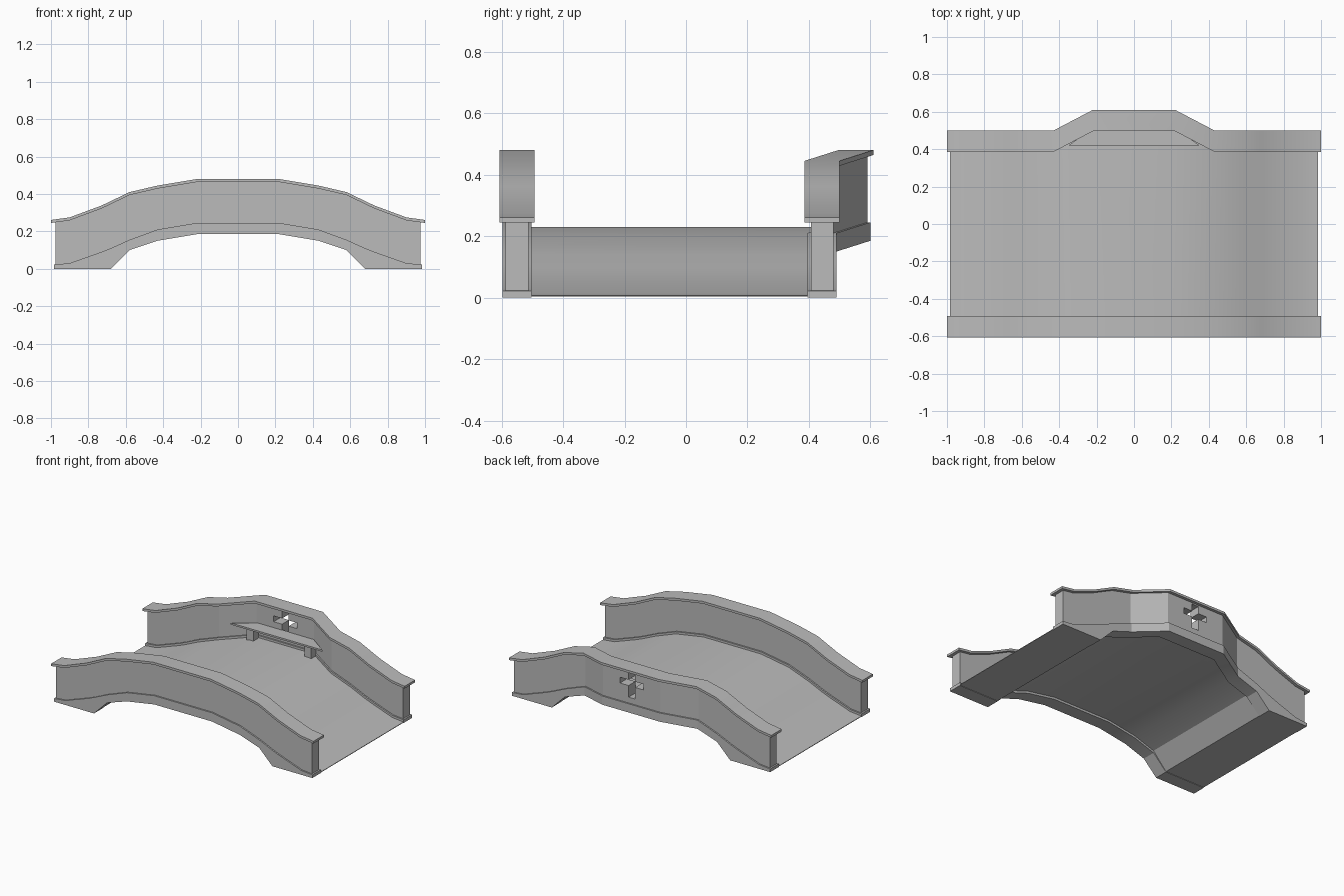
import bpy
import math

cube = bpy.data.objects.get("Cube")
if cube:
    bpy.data.objects.remove(cube, do_unlink=True)

stone = bpy.data.materials.new("grey_stone")
stone.use_nodes = True
GREY = (0.5, 0.5, 0.5, 1)
stone.diffuse_color = GREY
stone.node_tree.nodes["Principled BSDF"].inputs["Base Color"].default_value = GREY

# Half-span stations: x, underside, ledge height, coping top
HALF = [
    (0.22, 0.185, 0.245, 0.48),
    (0.43, 0.15, 0.21, 0.445),
    (0.58, 0.10, 0.155, 0.41),
    (0.68, 0.0, 0.11, 0.362),
    (0.73, 0.0, 0.09, 0.338),
    (0.90, 0.0, 0.03, 0.275),
    (0.985, 0.0, 0.022, 0.261),
]
STATIONS = [(-x, b, l, c) for x, b, l, c in reversed(HALF)] + HALF
BULGE = 0.11


def bulge(x):
    """Outward step of the rear side around the viewing bay."""
    return BULGE * min(1, max(0, (0.43 - abs(x)) / 0.21))


def make(name, verts, faces, angle=None):
    mesh = bpy.data.meshes.new(name)
    mesh.from_pydata(verts, [], faces)
    mesh.materials.append(stone)
    obj = bpy.data.objects.new(name, mesh)
    bpy.context.collection.objects.link(obj)
    bpy.ops.object.select_all(action="DESELECT")
    obj.select_set(True)
    bpy.context.view_layer.objects.active = obj
    if angle:
        bpy.ops.object.shade_smooth_by_angle(angle=math.radians(angle))
    return obj


def loft(name, section, end, angle=25):
    """Sweep a section(x, underside, ledge, coping) -> [(y, z)] along the span."""
    verts, n = [], 0
    for x, *heights in STATIONS:
        ring = section(x, *heights)
        n = len(ring)
        px = math.copysign(end, x) if abs(x) > 0.95 else x
        verts += [(px, y, z) for y, z in ring]
    count = len(STATIONS)
    faces = [(s * n + i, s * n + (i + 1) % n, (s + 1) * n + (i + 1) % n, (s + 1) * n + i)
             for s in range(count - 1) for i in range(n)]
    faces += [tuple(reversed(range(n))), tuple(range((count - 1) * n, count * n))]
    return make(name, verts, faces, angle)


def rect(y0, y1, z0, z1):
    return [(y0, z0), (y1, z0), (y1, z1), (y0, z1)]


def box(name, x0, x1, y0, y1, z0, z1):
    verts = [(x, y, z) for x in (x0, x1) for y, z in rect(y0, y1, z0, z1)]
    return make(name, verts, [(3, 2, 1, 0), (4, 5, 6, 7), (0, 1, 5, 4),
                              (1, 2, 6, 5), (2, 3, 7, 6), (3, 0, 4, 7)])


# Arched roadway
loft("deck", lambda x, b, l, c: rect(-0.52, 0.42 + bulge(x), b + (0.015 if b else 0.003), l - 0.015), 0.985)

# Each side: edge beam, parapet wall and coping
walls = {}
for side, y, amount in (("front", -0.55, 0), ("rear", 0.443, 1)):
    def mid(x):
        return y + amount * bulge(x)

    loft(side + "_edge_beam",
         lambda x, b, l, c: rect(mid(x) - 0.047, mid(x) + 0.047, b, l), 0.985, 25)
    walls[side] = loft(side + "_parapet",
                       lambda x, b, l, c: rect(mid(x) - 0.037, mid(x) + 0.037, l - 0.008, c - 0.01), 0.975)
    loft(side + "_coping",
         lambda x, b, l, c: rect(mid(x) - 0.057, mid(x) + 0.057, c - 0.016, c), 1.0)

# Cross-shaped opening through the rear parapet
for w, z0, z1 in ((0.025, 0.285, 0.455), (0.09, 0.365, 0.405)):
    cutter = box("opening_cutter", -w, w, 0.4, 0.7, z0, z1)
    cutter.hide_render = True
    wall = walls["rear"]
    bpy.context.view_layer.objects.active = wall
    mod = wall.modifiers.new("opening", "BOOLEAN")
    mod.operation = "DIFFERENCE"
    mod.solver = "EXACT"
    mod.object = cutter
    bpy.ops.object.modifier_apply(modifier=mod.name)
    bpy.data.objects.remove(cutter, do_unlink=True)

# Bench in the viewing bay
outline = [(-0.35, 0.42), (0.35, 0.42), (0.21, 0.52), (-0.21, 0.52)]
seat = [(x, y, z) for z in (0.312, 0.324) for x, y in outline]
make("bench_seat", seat, [(3, 2, 1, 0), (4, 5, 6, 7)] +
     [(i, (i + 1) % 4, (i + 1) % 4 + 4, i + 4) for i in range(4)])
for name, x in (("right", -0.22), ("left", 0.22)):
    box("bench_leg_" + name, x - 0.025, x + 0.025, 0.445, 0.5, 0.2, 0.313)
